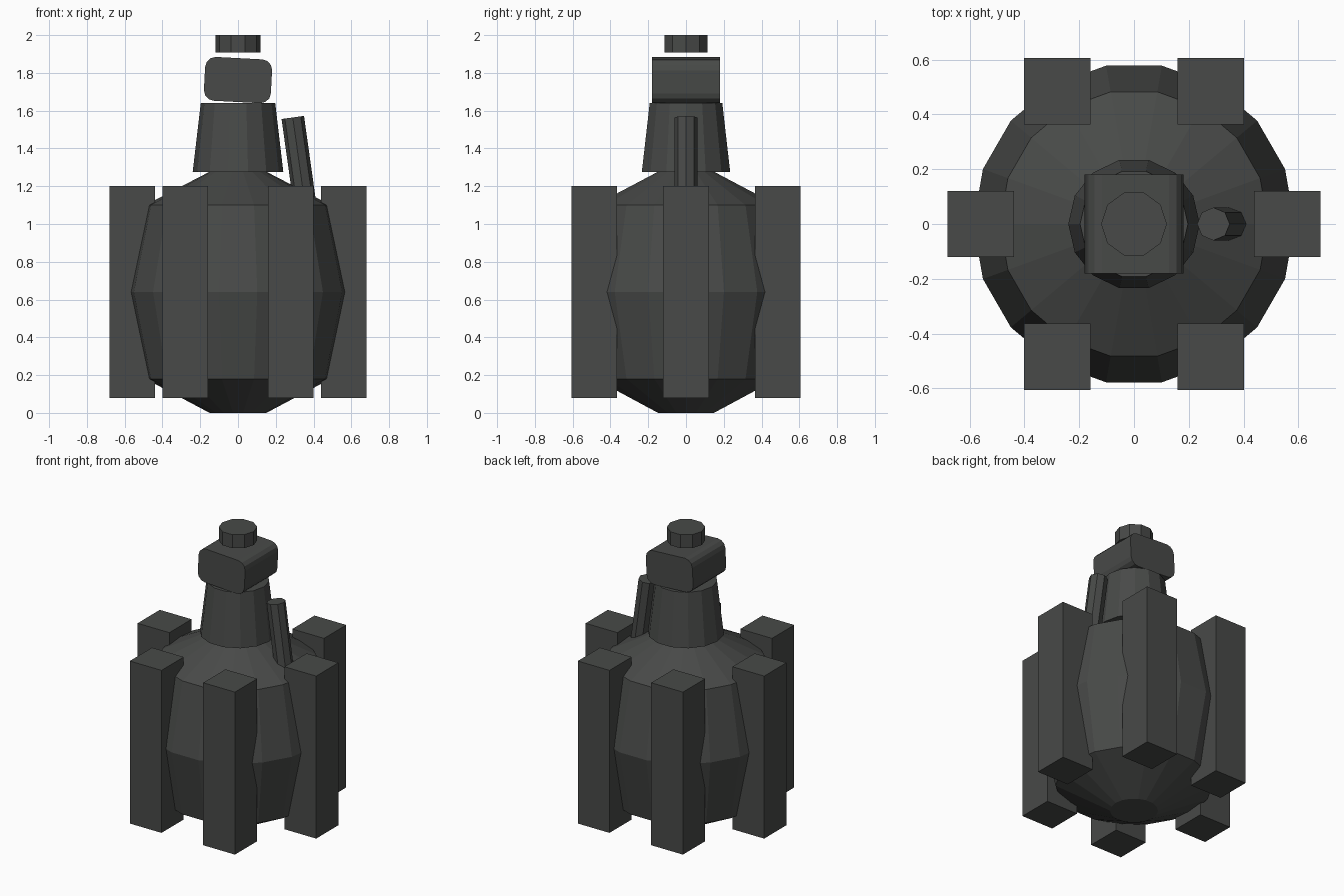
import bpy, bmesh, math
from mathutils import Matrix

if "Cube" in bpy.data.objects:
    bpy.data.objects.remove(bpy.data.objects["Cube"])

dark = bpy.data.materials.new("dark_grey")
dark.diffuse_color = (0.065, 0.068, 0.065, 1)
dark.use_nodes = True
dark.node_tree.nodes["Principled BSDF"].inputs["Base Color"].default_value = dark.diffuse_color


def add_object(name, bm):
    bmesh.ops.recalc_face_normals(bm, faces=bm.faces)
    mesh = bpy.data.meshes.new(name)
    bm.to_mesh(mesh)
    bm.free()
    mesh.materials.append(dark)
    obj = bpy.data.objects.new(name, mesh)
    bpy.context.collection.objects.link(obj)
    return obj


def turned(name, profile, sides):
    """Flat-capped lathe from (radius, z) points."""
    bm = bmesh.new()
    rings = []
    for r, z in profile:
        rings.append([bm.verts.new((r * math.cos(math.tau * i / sides),
                                    r * math.sin(math.tau * i / sides), z))
                      for i in range(sides)])
    for a, b in zip(rings, rings[1:]):
        for i in range(sides):
            j = (i + 1) % sides
            bm.faces.new((a[i], a[j], b[j], b[i]))
    bm.faces.new(rings[0][::-1])
    bm.faces.new(rings[-1])
    return add_object(name, bm)


def box(name, size, centre):
    bm = bmesh.new()
    bmesh.ops.create_cube(bm, size=1, matrix=Matrix.Diagonal((*size, 1)))
    obj = add_object(name, bm)
    obj.location = centre
    return obj


# Faceted body, tapered neck and floating top cap
turned("body", [(0.15, 0), (0.49, 0.18), (0.587, 0.64), (0.49, 1.10), (0.15, 1.277)], 18)
turned("neck", [(0.24, 1.275), (0.197, 1.64)], 14)
turned("top_cap", [(0.12, 1.907), (0.12, 2.0)], 10)

# Tilted side pipe
pipe = turned("side_pipe", [(0.06, -0.5), (0.06, 0)], 8)
pipe.location = (0.29, 0, 1.564)
pipe.rotation_euler.y = math.radians(-8)

# Head block: long edges along y rounded, slightly tilted
bm = bmesh.new()
bmesh.ops.create_cube(bm, size=1, matrix=Matrix.Diagonal((0.355, 0.36, 0.232, 1)))
long_edges = [e for e in bm.edges if abs(e.verts[0].co.y - e.verts[1].co.y) > 0.1]
bmesh.ops.bevel(bm, geom=long_edges, offset=0.055, segments=3, profile=0.5, affect='EDGES')
head = add_object("head_block", bm)
head.location = (0, 0, 1.762)
head.rotation_euler.y = math.radians(3)

# Six upright posts around the body
for i in range(6):
    a = math.radians(60 * i)
    box(f"post_{i + 1}", (0.242, 0.242, 1.12),
        (0.56 * math.cos(a), 0.56 * math.sin(a), 0.64))
